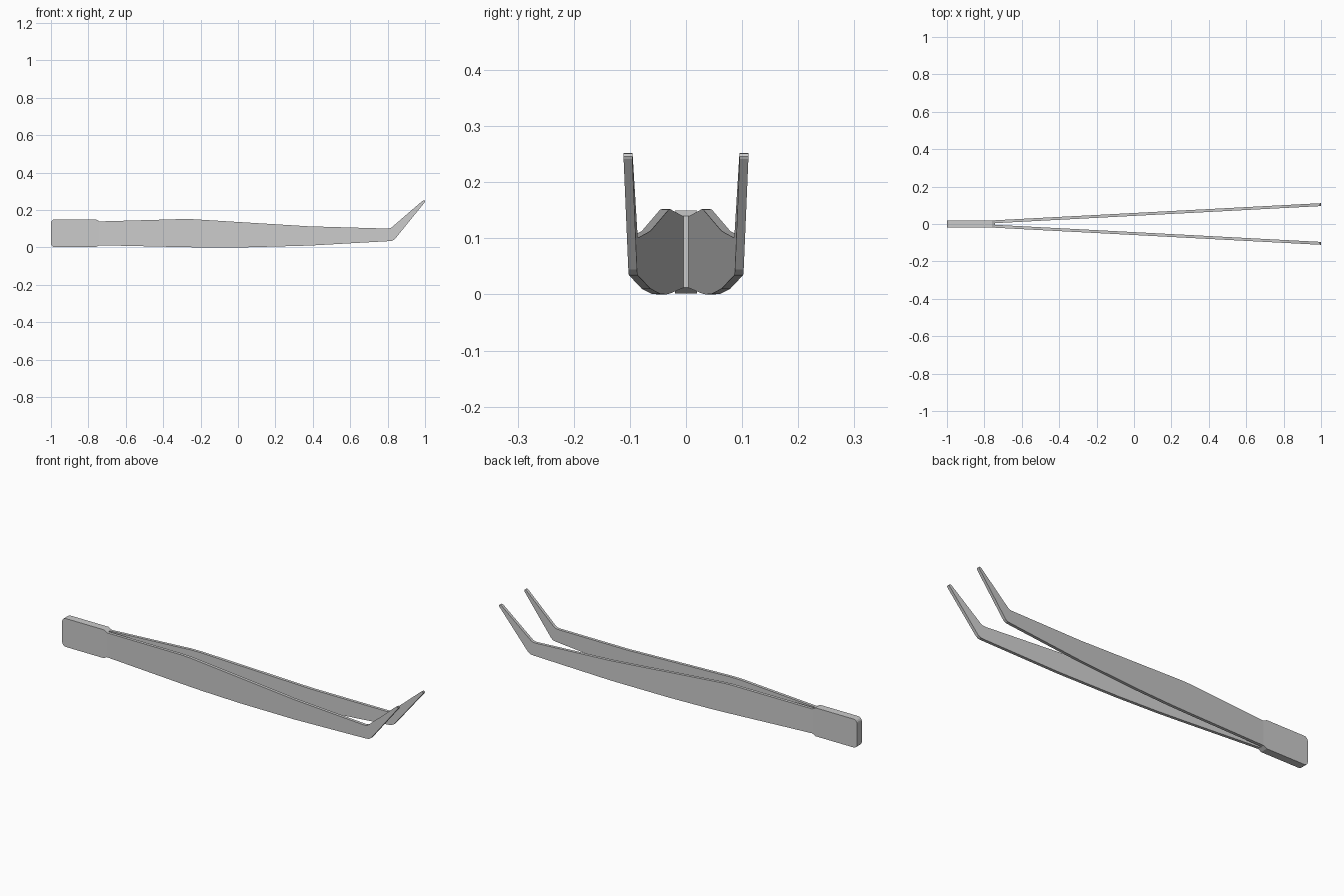
import bpy, math

if "Cube" in bpy.data.objects:
    bpy.data.objects.remove(bpy.data.objects["Cube"])


def extrude_profile(name, pts, y_in, y_out):
    """Prism from an x/z outline; y_in and y_out give the side depth at each x."""
    n = len(pts)
    verts = [(x, y_in(x), z) for x, z in pts] + [(x, y_out(x), z) for x, z in pts]
    faces = [list(range(n)), list(range(2 * n - 1, n - 1, -1))]
    faces += [[(i + 1) % n, i, n + i, n + (i + 1) % n] for i in range(n)]
    mesh = bpy.data.meshes.new(name)
    mesh.from_pydata(verts, [], faces)
    if y_out(0) < y_in(0):
        mesh.flip_normals()
    mesh.flip_normals()
    mesh.update()
    # consistent outward normals
    import bmesh
    bm = bmesh.new()
    bm.from_mesh(mesh)
    bmesh.ops.recalc_face_normals(bm, faces=bm.faces)
    bm.to_mesh(mesh)
    bm.free()
    obj = bpy.data.objects.new(name, mesh)
    bpy.context.collection.objects.link(obj)
    return obj


def corner(cx, cz, r, a0, a1, steps=4):
    return [(cx + r * math.cos(math.radians(a0 + (a1 - a0) * i / steps)),
             cz + r * math.sin(math.radians(a0 + (a1 - a0) * i / steps)))
            for i in range(steps + 1)]


# Grip block: rounded at the back, small chamfers where the arms leave
grip = (corner(-0.98, 0.13, 0.02, 90, 180) + corner(-0.98, 0.022, 0.02, 180, 270)
        + [(-0.76, 0.002), (-0.742, 0.012), (-0.742, 0.14), (-0.76, 0.15)])
extrude_profile("grip_block", grip, lambda x: -0.02, lambda x: 0.02)

# Arm outline: swells near the grip, tapers, then kinks up to a fine tip
arm = [(-0.75, 0.012), (-0.3, 0.002), (-0.17, 0.0), (0.05, 0.001), (0.38, 0.01),
       (0.81, 0.034), (0.825, 0.036), (0.838, 0.044),
       (0.998, 0.241), (1.0, 0.246), (0.998, 0.251), (0.992, 0.252), (0.985, 0.248),
       (0.822, 0.108), (0.812, 0.103), (0.80, 0.101),
       (0.38, 0.113), (-0.24, 0.151), (-0.30, 0.152), (-0.36, 0.150), (-0.75, 0.139)]
slope = math.tan(math.radians(3))
for name, side in (("front_arm", -1), ("back_arm", 1)):
    extrude_profile(name, arm,
                    lambda x, s=side: s * (0.0045 + slope * (x + 0.742)),
                    lambda x, s=side: s * (0.02 + slope * (x + 0.742)))
